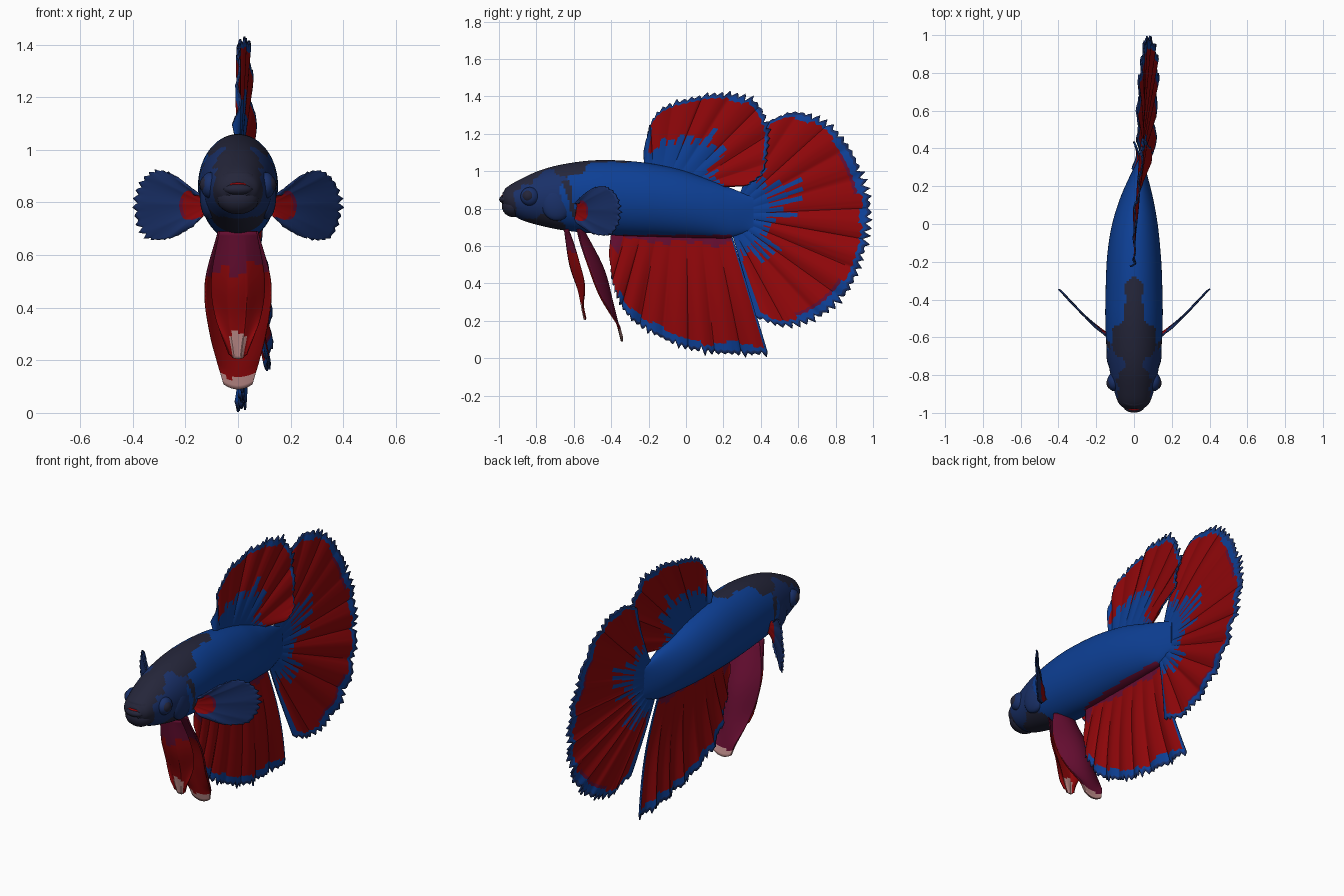
import bpy, bmesh, math, random
from mathutils import Vector as V

if "Cube" in bpy.data.objects:
    bpy.data.objects.remove(bpy.data.objects["Cube"])

random.seed(4)
COLOURS = {
    "royal_blue": (0.004, 0.050, 0.30), "deep_red": (0.28, 0.002, 0.003),
    "dark_navy": (0.018, 0.019, 0.042), "muted_blue": (0.010, 0.030, 0.14),
    "wine": (0.13, 0.004, 0.030), "pale_pink": (0.55, 0.28, 0.27)}
MATS = []
for n, c in COLOURS.items():
    m = bpy.data.materials.new(n)
    m.diffuse_color = (*c, 1)
    m.use_nodes = True
    m.node_tree.nodes["Principled BSDF"].inputs["Base Color"].default_value = m.diffuse_color
    MATS.append(m)
BLUE, RED, NAVY, MUTED, WINE, PINK = range(6)


def curve(pts, t):
    """Catmull-Rom point at t in 0..1, even steps per control point."""
    n = len(pts) - 1
    i = min(int(t * n), n - 1)
    f = t * n - i
    p1, p2 = V(pts[i]), V(pts[i + 1])
    p0 = V(pts[i - 1]) if i > 0 else p1 * 2 - p2
    p3 = V(pts[i + 2]) if i + 2 <= n else p2 * 2 - p1
    return (p1 * 2 + (p2 - p0) * f + (p0 * 2 - p1 * 5 + p2 * 4 - p3) * f * f
            + (p1 * 3 - p0 - p2 * 3 + p3) * f ** 3) * 0.5


def even(pts, n):
    """n + 1 points spaced evenly along the curve."""
    raw = [curve(pts, i / 400) for i in range(401)]
    d = [0.0]
    for a, b in zip(raw, raw[1:]):
        d.append(d[-1] + (b - a).length)
    out, k = [], 0
    for i in range(n + 1):
        while k < 400 and d[k] < d[-1] * i / n - 1e-9:
            k += 1
        out.append(raw[k])
    return out


def make(name, verts, faces, mats, angle=40):
    me = bpy.data.meshes.new(name)
    me.from_pydata([tuple(v) for v in verts], [], faces)
    for m in MATS:
        me.materials.append(m)
    for p in me.polygons:
        p.material_index = mats[p.index] if isinstance(mats, list) else mats
        p.use_smooth = True
    bm = bmesh.new()
    bm.from_mesh(me)
    bmesh.ops.recalc_face_normals(bm, faces=bm.faces)
    bm.to_mesh(me)
    bm.free()
    me.set_sharp_from_angle(angle=math.radians(angle))
    ob = bpy.data.objects.new(name, me)
    bpy.context.collection.objects.link(ob)
    return ob


def fin(name, base, rim, rays, paint, side=(1, 0, 0), pleat=0.009, tooth=0.03,
        warp=None, nv=36, per=8):
    """Softly pleated, jagged fan stretched between a base line and a rim line."""
    nu = rays * per
    b, r = even(base, nu), even(rim, nu)
    rnd = [random.random() for _ in range(rays * 2 + 2)]
    verts, faces, mats = [], [], []
    for i in range(nu + 1):
        f = i / per % 1
        fold = (2 * abs(math.sin(math.pi * i / per / 2)) - 1) * (.5 + rnd[i // per // 2])
        jag = (1 - abs(2 * (i / per * 2 % 1) - 1) * 2) * (0.2 + 1.2 * rnd[i * 2 // per])
        for j in range(nv + 1):
            v = j / nv
            p = b[i].lerp(r[i], v * (1 + tooth * jag * v ** 14))
            p += V(side) * pleat * fold * v * (1.6 - .6 * v)
            verts.append(warp(p, i / nu, v) if warp else p)
    for i in range(nu):
        for j in range(nv):
            a = i * (nv + 1) + j
            faces.append((a, a + 1, a + nv + 2, a + nv + 1))
            mats.append(paint((i + .5) / nu, (j + .5) / nv,
                              abs((i + .5) / per % 1 - .5) * 2, rnd[i // per]))
    ob = make(name, verts, faces, mats, 35)
    s = ob.modifiers.new("thickness", "SOLIDIFY")
    s.thickness, s.offset = 0.008, 0
    return ob


def blob(name, loc, size, mat, segs=24):
    bm = bmesh.new()
    bmesh.ops.create_uvsphere(bm, u_segments=segs, v_segments=segs // 2, radius=1)
    verts = [V((v.co.x * size[0], v.co.y * size[1], v.co.z * size[2])) + V(loc) for v in bm.verts]
    faces = [[v.index for v in f.verts] for f in bm.faces]
    bm.free()
    return make(name, verts, faces, mat)


# Body: lofted rings given as y, top, bottom, half width
RINGS = [(-.98, .885, .82, .045), (-.95, .920, .785, .080), (-.88, .96, .74, .106),
         (-.78, 1.005, .71, .128), (-.66, 1.037, .685, .145), (-.5, 1.058, .668, .152),
         (-.34, 1.057, .655, .150), (-.18, 1.04, .65, .143), (-.02, 1.005, .645, .124),
         (.12, .955, .643, .092), (.24, .91, .645, .052), (.36, .86, .69, .005)]
N, L = 72, 150
verts, faces, mats = [], [], []
for k in range(L + 1):
    y, z1, z0, hw = curve([V(r) for r in RINGS], k / L)
    bend = 0.03 * max(0, (y + .2) / .5) ** 2
    for s in range(N):
        t = 2 * math.pi * s / N
        verts.append((bend + hw * math.cos(t), y, (z1 + z0) / 2 + (z1 - z0) / 2 * math.sin(t)))


def body_paint(p):
    w = .018 * math.sin(23 * p.y + 9 * p.z) + .010 * math.sin(47 * p.y + 40 * p.z)
    cap = .105 - max(0, p.y + .6) * .3 - (.035 if -.82 < p.y < -.7 else 0)
    if p.z > .93 and p.y < -.26 and abs(p.x) < cap + w:
        return NAVY
    if p.y < -.90 + w or (p.y < -.62 + w and p.z < .745 + w):
        return NAVY
    if abs(p.y + .63 + .3 * (p.z - .88)) < .018 + w * .6 and .76 < p.z < .95:
        return NAVY
    if p.y < -.65 + w:
        return MUTED
    if p.z < .66 and -.42 < p.y < .25:
        return WINE
    return BLUE


for k in range(L):
    for s in range(N):
        q = (k * N + s, k * N + (s + 1) % N, (k + 1) * N + (s + 1) % N, (k + 1) * N + s)
        faces.append(q)
        mats.append(body_paint(sum((V(verts[v]) for v in q), V()) / 4))
faces += [tuple(range(N)), tuple(range(L * N, L * N + N))]
mats += [NAVY, BLUE]
make("body", verts, faces, mats)

# Upturned mouth, eyes and gill covers
blob("lower_jaw", (0, -.925, .815), (.080, .060, .060), NAVY)
blob("upper_lip", (0, -.935, .893), (.066, .036, .028), NAVY)
blob("lower_lip", (0, -.965, .850), (.056, .034, .024), NAVY)
blob("mouth_lining", (0, -.968, .868), (.040, .020, .009), RED)
for s, side in ((1, "right"), (-1, "left")):
    blob(side + "_eye_socket", (s * .105, -.835, .865), (.037, .05, .05), MUTED)
    blob(side + "_eye", (s * .113, -.842, .868), (.033, .036, .036), NAVY)
    blob(side + "_gill_cover", (s * .110, -.69, .83), (.036, .085, .095), MUTED)


# Fin colouring rules: u along the fan, v outward, f across a ray, r random per ray
def streak(v, f, r, start, length):
    return v < start or (v < start + length * (.25 + r) and f < .95 - .5 * (v - start) / length)


def tail_paint(u, v, f, r):
    if v > .98:
        return MUTED
    if v > .94 - .03 * r or u < .012 or u > .975:
        return BLUE
    if streak(v, f, r, .14, .34 if u < .5 else .2):
        return BLUE
    return WINE if v > .88 and r > .75 else RED


def dorsal_paint(u, v, f, r):
    if v > .975:
        return MUTED
    if u < .10 + .03 * math.sin(9 * v) or (v > .955 - .03 * r and u < .85):
        return BLUE
    return BLUE if streak(v, f, r, .32 if u < .7 else .08, .22) else RED


def anal_paint(u, v, f, r):
    if v > .975 and u > .1:
        return MUTED
    if (v > .94 - .05 * r and u > .2) or u > .982:
        return BLUE
    return WINE if v < .05 + .06 * r or (u < .11 and v < .5) else RED


def pectoral_paint(u, v, f, r):
    return RED if v < .27 + .08 * r else WINE if v < .36 else MUTED


def yz(pts):
    return [(0, y, z) for y, z in pts]


def tail_warp(p, u, v):
    t = (p.z - .17) / 1.15
    p.x += .03 + v * (.085 - .02 * t - .085 * t * abs(t) + .008 * math.sin(11 * u))
    return p


def dorsal_warp(p, u, v):
    p.x += .015 * u + v * (.085 * u ** 1.6 - .01 + .006 * math.sin(14 * u))
    return p


def anal_warp(p, u, v):
    p.x += .012 * u + .025 * math.sin(math.pi * v) * u + .009 * v * math.sin(12 * u)
    return p


# Large unpaired fins
fin("tail_fin", yz([(.29, .885), (.32, .77), (.25, .655)]),
    yz([(.44, 1.265), (.58, 1.315), (.75, 1.26), (.89, 1.095), (.978, .85), (.958, .60),
        (.862, .36), (.70, .218), (.53, .173), (.375, .22)]), 22, tail_paint,
    tooth=.025, warp=tail_warp)
fin("dorsal_fin", yz([(-.22, 1.02), (-.05, .99), (.15, .92)]),
    yz([(-.225, 1.10), (-.19, 1.25), (-.12, 1.34), (.02, 1.388), (.2, 1.415), (.36, 1.38),
        (.437, 1.25), (.433, 1.1), (.405, .985), (.32, .92)]), 16, dorsal_paint,
    tooth=.035, warp=dorsal_warp)
fin("anal_fin", yz([(-.40, .675), (-.1, .665), (.245, .66)]),
    yz([(-.41, .56), (-.385, .38), (-.30, .22), (-.15, .122), (0, .057), (.2, .027), (.44, .022)]),
    16, anal_paint, tooth=.03, warp=anal_warp)

# Pectoral fins, mirrored
for s, side in ((1, "right"), (-1, "left")):
    def pec_warp(p, u, v):
        p.y += -.008 - .016 * math.sin(math.pi * v)
        return p
    fin(side + "_pectoral_fin",
        [(s * .125, -.58, .76), (s * .13, -.58, .79), (s * .125, -.58, .82)],
        [(s * .17, -.555, .71), (s * .26, -.48, .665), (s * .35, -.385, .67), (s * .39, -.345, .78),
         (s * .365, -.37, .875), (s * .31, -.43, .92), (s * .24, -.50, .90), (s * .165, -.56, .83)],
        12, pectoral_paint, side=(0, 1, 0), pleat=.002, tooth=.035, warp=pec_warp, nv=20)


# Pelvic fins: two cupped ribbons hanging below the chest, the rear one lined in wine
def pelvic(name, path, widths, cup, tip, spread, base=RED, dy=0):
    def warp(p, u, v):
        c, w = curve(path, v), curve(widths, v).x
        k = 2 * u - 1
        return V((k * w, c.y + dy + cup * k * k * math.sin(math.pi * min(1, v + .12)) + p.y,
                  c.z + .02 * k * k * v))

    def paint(u, v, f, r):
        if v > tip - .04 * r and abs(2 * u - 1) < spread:
            return PINK
        return WINE if v < .2 + .1 * r else base
    ob = fin(name, [(-.1, 0, 0), (.1, 0, 0)], [(-.1, 0, 0), (.1, 0, 0)], 6, paint,
             side=(0, 1, 0), pleat=0 if dy or cup < 0 else .003, tooth=0, warp=warp)
    ob.modifiers[0].thickness = .006


REAR = ([(0, -.555, .69), (0, -.447, .48), (0, -.393, .28), (0, -.345, .09)],
        [(.075, 0, 0), (.125, 0, 0), (.105, 0, 0), (.055, 0, 0)], -.075, .95, 1)
pelvic("front_pelvic_fin", [(0, -.65, .69), (0, -.622, .5), (0, -.573, .35), (0, -.54, .205)],
       [(.07, 0, 0), (.10, 0, 0), (.085, 0, 0), (.035, 0, 0)], .055, .80, .5)
pelvic("rear_pelvic_fin", *REAR)
pelvic("rear_pelvic_lining", *REAR, base=WINE, dy=.006)
